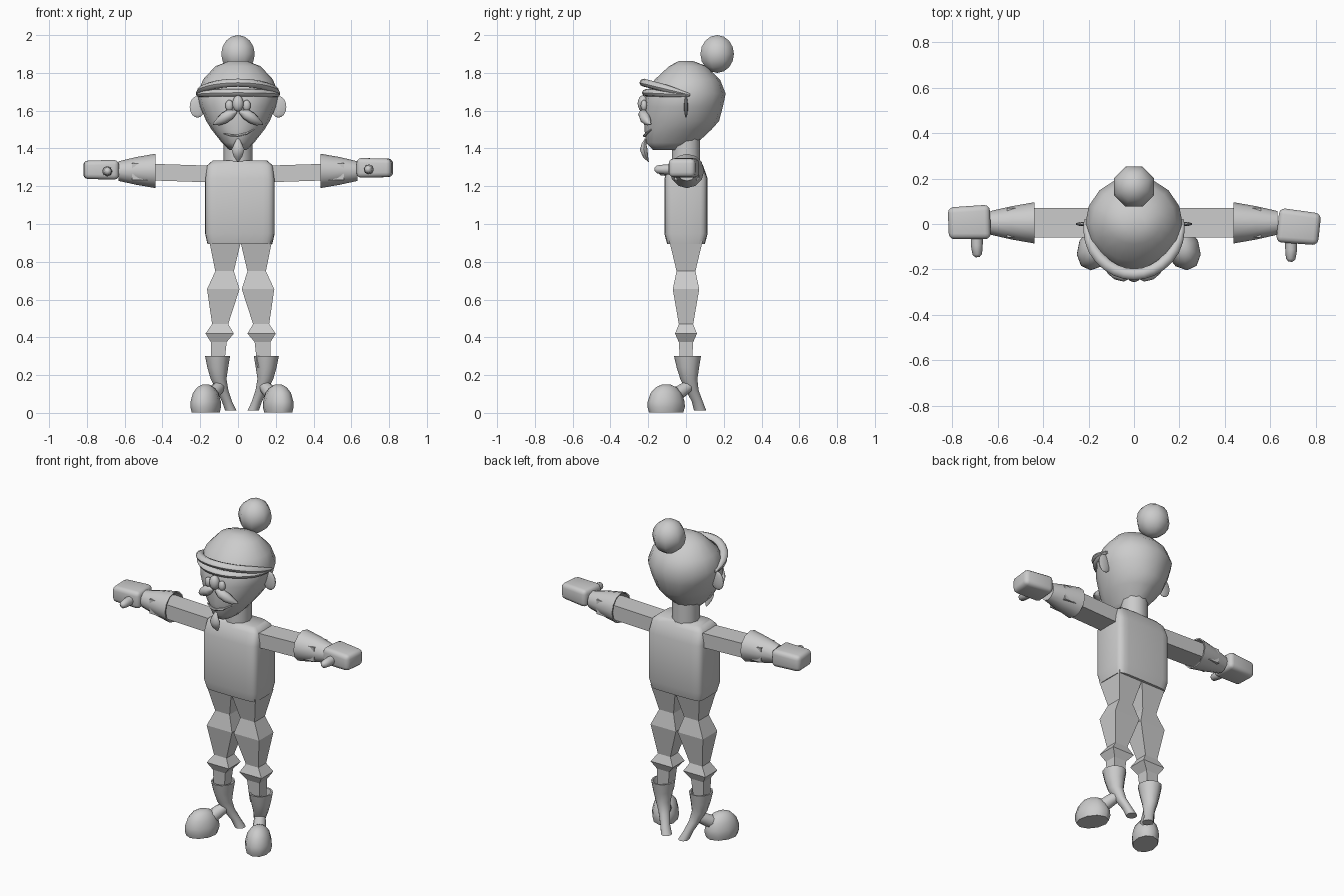
import bpy, bmesh
from math import sin, cos, pi, radians, copysign
from mathutils import Vector, Matrix

if "Cube" in bpy.data.objects:
    bpy.data.objects.remove(bpy.data.objects["Cube"])


def finish(name, bm, smooth=None, mirror=None):
    """Turn a bmesh into an object; mirror is the x of an optional mirror plane."""
    copies = [(name, False)] if mirror is None else [(name + "_right", False), (name + "_left", True)]
    for label, flip in copies:
        if flip:
            for v in bm.verts:
                v.co.x = 2 * mirror - v.co.x
        bmesh.ops.recalc_face_normals(bm, faces=bm.faces)
        me = bpy.data.meshes.new(label)
        bm.to_mesh(me)
        ob = bpy.data.objects.new(label, me)
        bpy.context.collection.objects.link(ob)
        if smooth:
            bpy.ops.object.select_all(action='DESELECT')
            ob.select_set(True)
            bpy.context.view_layer.objects.active = ob
            bpy.ops.object.shade_smooth_by_angle(angle=radians(smooth))
    bm.free()


def ring(c, u, v, n, phase=0.0, power=1.0):
    """Ellipse (power 1) or rounded box (power < 1) section around c."""
    c, u, v = Vector(c), Vector(u), Vector(v)
    pts = []
    for i in range(n):
        a = 2 * pi * i / n + phase
        f = [copysign(abs(k) ** power, k) for k in (cos(a), sin(a))]
        pts.append(c + u * f[0] + v * f[1])
    return pts


def loft(name, rings, smooth=None, mirror=None):
    bm = bmesh.new()
    rows = [[bm.verts.new(p) for p in r] for r in rings]
    for a, b in zip(rows, rows[1:]):
        for i in range(len(a)):
            j = (i + 1) % len(a)
            bm.faces.new((a[i], a[j], b[j], b[i]))
    bm.faces.new(rows[0])
    bm.faces.new(rows[-1])
    finish(name, bm, smooth, mirror)


def tube(name, pts, radii, n=8, ref=(0, 0, 1), flat=1.0, smooth=50, mirror=None):
    """Tapered tube along points; flat scales the section along ref."""
    pts = [Vector(p) for p in pts]
    rings = []
    for i, p in enumerate(pts):
        t = (pts[min(i + 1, len(pts) - 1)] - pts[max(i - 1, 0)]).normalized()
        u = t.cross(Vector(ref)).normalized()
        v = u.cross(t)
        rings.append(ring(p, u * radii[i], v * radii[i] * flat, n))
    loft(name, rings, smooth, mirror)


def ball(name, loc, size, seg=10, rows=8, mirror=None, turn=0):
    bm = bmesh.new()
    m = Matrix.Translation(loc) @ Matrix.Rotation(turn, 4, 'Z') @ Matrix.Diagonal((*size, 1))
    bmesh.ops.create_uvsphere(bm, u_segments=seg, v_segments=rows, radius=1, matrix=m)
    finish(name, bm, 60, mirror)


# Torso
loft("torso", [ring((0.01, 0, z), (hx, 0, 0), (0, hy, 0), 24, 0, 0.3) for z, hx, hy in (
    (0.895, 0.172, 0.10), (0.95, 0.184, 0.115), (1.24, 0.184, 0.115),
    (1.31, 0.174, 0.09), (1.335, 0.145, 0.07))], 50)

# Neck
loft("neck", [ring((0, 0, z), (0.077, 0, 0), (0, 0.077, 0), 10) for z in (1.3, 1.46)], 50)

# Head and cap as one shell: z, half width, front y, back y
head = [(1.392, .045, -.175, .02), (1.43, .085, -.212, .06), (1.5, .14, -.22, .135),
        (1.545, .168, -.222, .175), (1.62, .2, -.222, .195), (1.69, .215, -.212, .21),
        (1.765, .185, -.165, .18), (1.835, .12, -.09, .11), (1.862, .05, -.04, .04)]
loft("head", [ring((0, (f + b) / 2, z), (rx, 0, 0), (0, (b - f) / 2, 0), 16)
              for z, rx, f, b in head], 60)
ball("pompom", (0, 0.165, 1.9), (0.096, 0.096, 0.1), 8, 8, turn=pi / 8)

# Cap brim: two rolls around the front half
for name, lift, depth, r in (("brim_upper_roll", 0.065, 0.222, 0.025),
                             ("brim_lower_roll", 0.012, 0.21, 0.023)):
    path, radii = [], []
    for i in range(17):
        a = pi * i / 16
        path.append((0.212 * cos(a), 0.02 - (depth + 0.02) * sin(a), 1.683 + lift * sin(a)))
        radii.append(r * (0.35 + 0.65 * min(1, 2 * sin(a))))
    tube(name, path, radii, 8, flat=0.85)

# Ears: thin discs
ball("ear", (0.215, 0.0, 1.62), (0.043, 0.01, 0.057), 10, 8, mirror=0)

# Face
ball("nose", (0, -0.228, 1.638), (0.031, 0.028, 0.043))
ball("eye", (0.046, -0.222, 1.627), (0.022, 0.018, 0.03), mirror=0)
tube("moustache", [(0.008, -0.228, 1.595), (0.04, -0.226, 1.582), (0.075, -0.216, 1.56),
                   (0.105, -0.202, 1.54), (0.132, -0.186, 1.528)],
     [0.008, 0.028, 0.03, 0.02, 0.003], mirror=0)
tube("mouth", [(-0.075, -0.19, 1.478), (-0.035, -0.213, 1.468), (0.0, -0.22, 1.467),
               (0.045, -0.21, 1.478), (0.085, -0.184, 1.5)],
     [0.003, 0.007, 0.008, 0.007, 0.003], 6)
tube("goatee", [(0, -0.214, 1.45), (0, -0.222, 1.425), (0, -0.224, 1.395),
                (0, -0.215, 1.36), (0, -0.198, 1.328)],
     [0.008, 0.02, 0.034, 0.024, 0.003], ref=(0, 1, 0), flat=0.6)

# Arms, cuffs, hands, thumbs
q = 2 ** 0.5
loft("arm", [ring((x, 0.005, z), (0, 0.065 * q, 0), (0, 0, 0.044 * q), 4, pi / 4)
             for x, z in ((0.16, 1.265), (0.56, 1.278))], mirror=0)
loft("cuff", [ring((x, 0.005, z), (0, r, 0), (0, 0, r), 12) for x, z, r in (
    (0.632, 1.28, 0.052), (0.54, 1.281, 0.073), (0.437, 1.281, 0.091),
    (0.437, 1.281, 0.083), (0.5, 1.281, 0.07))], 40, mirror=0)
for side, y, z, turn, name in ((1, -0.014, 1.297, -6, "right"), (-1, 0.006, 1.287, 2, "left")):
    bm = bmesh.new()
    bmesh.ops.create_cube(bm, size=1)
    for v in bm.verts:  # fingertips a little slimmer
        k = 0.92 if v.co.x * side > 0 else 1.0
        v.co = Vector((v.co.x * 0.185, v.co.y * 0.152 * k, v.co.z * 0.105 * k))
    bmesh.ops.bevel(bm, geom=bm.edges[:], offset=0.025, segments=3, profile=0.5, affect='EDGES')
    bm.transform(Matrix.Translation((side * 0.725, y, z)) @ Matrix.Rotation(radians(turn), 4, 'Z'))
    finish("hand_" + name, bm, 50)
    x, zt = side * 0.692, z - 0.008
    tube("thumb_" + name, [(x + side * 0.0, y - 0.04, zt), (x, y - 0.1, zt),
                           (x - side * 0.002, y - 0.14, zt), (x - side * 0.004, y - 0.152, zt)],
         [0.027, 0.026, 0.021, 0.009])

# Trousers: four-sided legs with folds (z, inner x, outer x, half depth)
legs = [(0.91, 0.012, 0.18, 0.088), (0.75, 0.05, 0.148, 0.05), (0.655, 0.02, 0.192, 0.07),
        (0.47, 0.08, 0.165, 0.038), (0.42, 0.05, 0.2, 0.058), (0.375, 0.088, 0.172, 0.038),
        (0.24, 0.103, 0.17, 0.03)]
loft("trouser_leg", [ring(((a + b) / 2, 0, z), ((b - a) / 2 * q, 0, 0), (0, d * q, 0), 4, pi / 4)
                     for z, a, b, d in legs], mirror=0.014)

# Boots: hollow shaft running down into a heel, bridge, and big round toe
shaft = [(0.08, 0.075, 0.012, 0.03), (0.1, 0.06, 0.06, 0.027), (0.125, 0.032, 0.12, 0.032),
         (0.145, 0.015, 0.18, 0.042), (0.149, 0.01, 0.24, 0.055), (0.15, 0.008, 0.3, 0.066),
         (0.15, 0.008, 0.3, 0.057), (0.149, 0.01, 0.25, 0.05)]
loft("boot_shaft", [ring((x, y, z), (r, 0, 0), (0, r * 1.08, 0), 12) for x, y, z, r in shaft],
     40, mirror=0.021)
tube("boot_bridge", [(0.135, 0.02, 0.145), (0.155, -0.01, 0.125), (0.19, -0.07, 0.085)],
     [0.03, 0.035, 0.04], mirror=0.021)
d = Vector((0.42, -0.91, 0))
w = Vector((0.91, 0.42, 0))
loft("boot_toe", [ring((0.213, -0.105, z), w * 0.077 * k, d * 0.105 * k, 10) for z, k in (
    (0.003, 0.9), (0.03, 0.98), (0.06, 0.97), (0.105, 0.82), (0.135, 0.55), (0.149, 0.25))],
     45, mirror=0.021)
